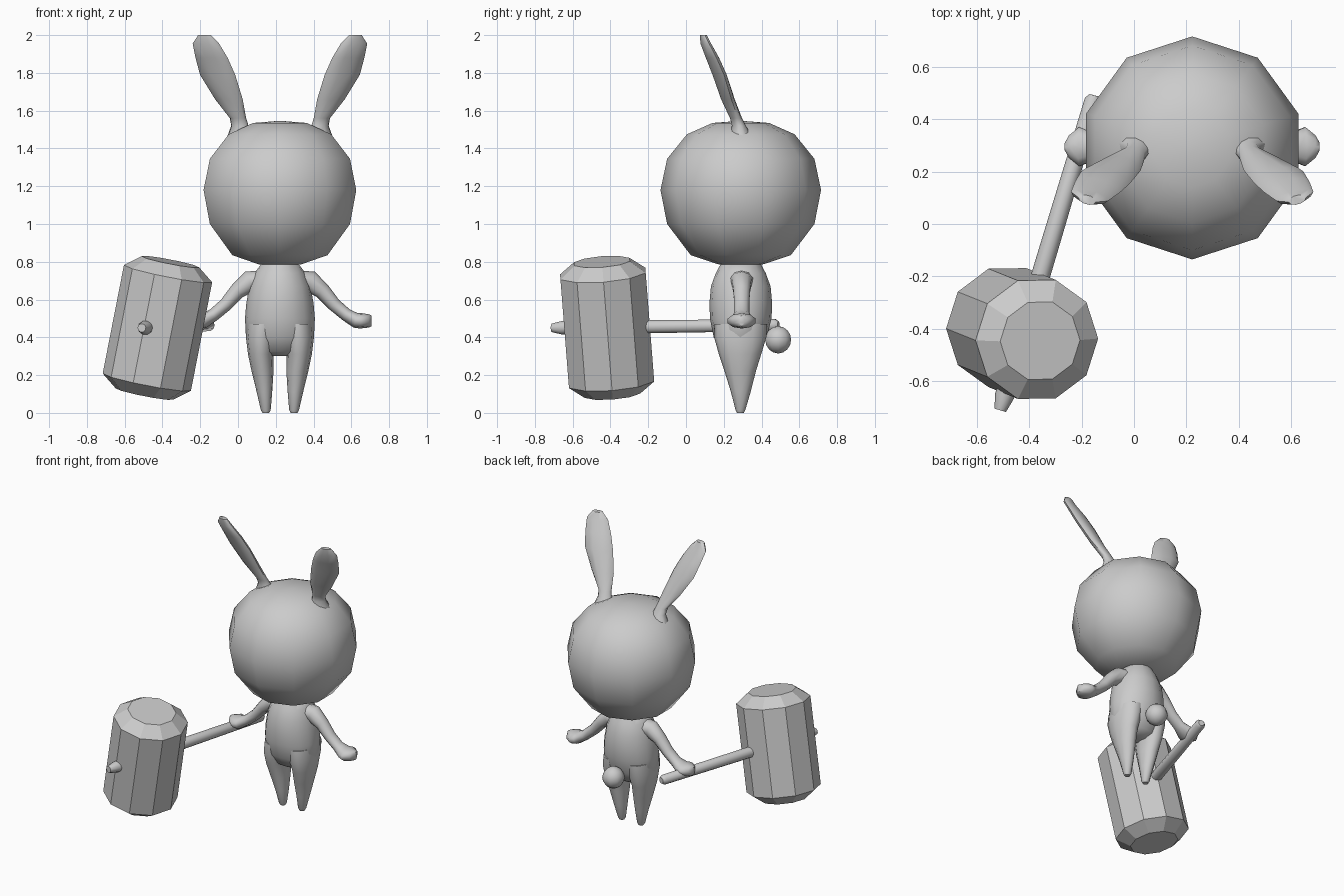
import bpy, bmesh, math
from mathutils import Vector

if "Cube" in bpy.data.objects:
    bpy.data.objects.remove(bpy.data.objects["Cube"])

CX, CY = 0.222, 0.29          # centre line of the figure

grey = bpy.data.materials.new("plain grey")
grey.diffuse_color = (0.6, 0.6, 0.6, 1)
grey.use_nodes = True
grey.node_tree.nodes["Principled BSDF"].inputs["Base Color"].default_value = grey.diffuse_color


def loft(name, rings, sides, start=0.0, smooth=True):
    """Skin a closed tube through rings of (centre, u half-axis, v half-axis)."""
    bm = bmesh.new()
    loops = []
    for c, u, v in rings:
        loop = []
        for i in range(sides):
            a = start + 2 * math.pi * i / sides
            loop.append(bm.verts.new(Vector(c) + Vector(u) * math.cos(a) + Vector(v) * math.sin(a)))
        loops.append(loop)
    for lo, hi in zip(loops, loops[1:]):
        for i in range(sides):
            j = (i + 1) % sides
            bm.faces.new((lo[i], lo[j], hi[j], hi[i]))
    bm.faces.new(loops[0][::-1])
    bm.faces.new(loops[-1])
    bmesh.ops.recalc_face_normals(bm, faces=bm.faces)
    mesh = bpy.data.meshes.new(name)
    bm.to_mesh(mesh)
    bm.free()
    mesh.materials.append(grey)
    obj = bpy.data.objects.new(name, mesh)
    bpy.context.collection.objects.link(obj)
    if smooth:
        bpy.ops.object.select_all(action='DESELECT')
        obj.select_set(True)
        bpy.context.view_layer.objects.active = obj
        bpy.ops.object.shade_smooth_by_angle(angle=math.radians(55))
    return obj


def upright(rows):
    """Horizontal elliptical rings from (x, y, z, half width, half depth)."""
    return [((x, y, z), (rx, 0, 0), (0, ry, 0)) for x, y, z, rx, ry in rows]


# Head: ten-sided ball, flattened at the top and bottom
profile = [(0.78, 0.03), (0.787, 0.12), (0.835, 0.265), (1.0, 0.39), (1.18, 0.425),
           (1.345, 0.39), (1.475, 0.285), (1.535, 0.15), (1.545, 0.02)]
loft("head", upright([(CX, CY, z, r, r) for z, r in profile]), 10, math.pi / 2)

# Torso
loft("torso", upright([
    (CX, CY, 0.30, 0.06, 0.05), (CX, CY, 0.325, 0.13, 0.095), (CX, 0.287, 0.40, 0.18, 0.14),
    (CX, 0.29, 0.50, 0.185, 0.163), (CX, 0.29, 0.58, 0.178, 0.166), (CX, 0.29, 0.67, 0.162, 0.158),
    (CX, 0.29, 0.74, 0.135, 0.132), (CX, 0.29, 0.80, 0.09, 0.10)]), 16)

# Tail
tail = [(-90 + 22.5 * k) for k in range(9)]
loft("tail", upright([(CX, 0.488, 0.387 + 0.072 * math.sin(math.radians(a)),
                       max(0.004, 0.072 * math.cos(math.radians(a))),
                       max(0.004, 0.072 * math.cos(math.radians(a)))) for a in tail]), 10)

# Paired limbs and ears, mirrored about the centre line
for side, s in (("left", -1), ("right", 1)):
    loft(side + "_leg", upright([
        (CX + s * x, y, z, rx, ry) for x, y, z, rx, ry in [
            (0.075, 0.288, 0.0, 0.018, 0.018), (0.075, 0.288, 0.015, 0.026, 0.026),
            (0.082, 0.29, 0.11, 0.041, 0.052), (0.092, 0.287, 0.22, 0.058, 0.083),
            (0.102, 0.286, 0.31, 0.067, 0.112), (0.098, 0.287, 0.40, 0.082, 0.138),
            (0.09, 0.29, 0.47, 0.085, 0.14)]]), 12)

    # Arm path: offset from centre, height, half thickness, half depth, direction angle
    arm = [(0.09, 0.70, 0.055, 0.07, -10), (0.16, 0.695, 0.058, 0.055, -25),
           (0.225, 0.645, 0.043, 0.046, -45), (0.285, 0.575, 0.036, 0.042, -48),
           (0.35, 0.52, 0.034, 0.042, -35), (0.40, 0.49, 0.04, 0.065, -15),
           (0.43, 0.487, 0.041, 0.078, -8), (0.47, 0.487, 0.035, 0.045, 0),
           (0.486, 0.487, 0.028, 0.015, 0)]
    rings = []
    for dx, z, t, d, deg in arm:
        a = math.radians(deg)
        rings.append(((CX + s * dx, 0.295, z), (-s * t * math.sin(a), 0, t * math.cos(a)), (0, d, 0)))
    loft(side + "_arm", rings, 10)

    # Ear: flat leaf leaning out and forward, slightly turned
    ear = [(0.205, 0.29, 1.46, 0.075, 0.06), (0.212, 0.28, 1.52, 0.046, 0.035),
           (0.222, 0.265, 1.56, 0.043, 0.03), (0.27, 0.222, 1.66, 0.073, 0.032),
           (0.33, 0.178, 1.79, 0.093, 0.032), (0.362, 0.14, 1.88, 0.085, 0.03),
           (0.392, 0.105, 1.955, 0.070, 0.024), (0.40, 0.092, 2.0, 0.033, 0.017)]
    loft(side + "_ear", [((CX + s * dx, y, z), (s * w, 0.25 * w, 0), (-s * 0.25 * t, t, 0))
                         for dx, y, z, w, t in ear], 10)

# Mallet head: ten-sided drum with chamfered ends
bottom, top = Vector((-0.495, -0.39, 0.10)), Vector((-0.358, -0.445, 0.80))
axis = (top - bottom).normalized()
u = (Vector((1, 0, 0)) - axis * axis.x).normalized()
v = axis.cross(u)
loft("mallet_head", [(bottom.lerp(top, f), u * r, v * r) for f, r in
                     [(0, 0.155), (0.09, 0.238), (0.91, 0.238), (1, 0.155)]], 10, smooth=False)

# Mallet handle passing through the drum and the hand
back, front = Vector((-0.15, 0.49, 0.465)), Vector((-0.51, -0.71, 0.45))
along = (front - back).normalized()
hu = along.cross(Vector((0, 0, 1))).normalized()
hv = along.cross(hu)
loft("mallet_handle", [(back.lerp(front, f), hu * r, hv * r) for f, r in
                       [(0, 0.02), (0.015, 0.033), (0.5, 0.036), (0.955, 0.037), (1, 0.023)]], 10)
